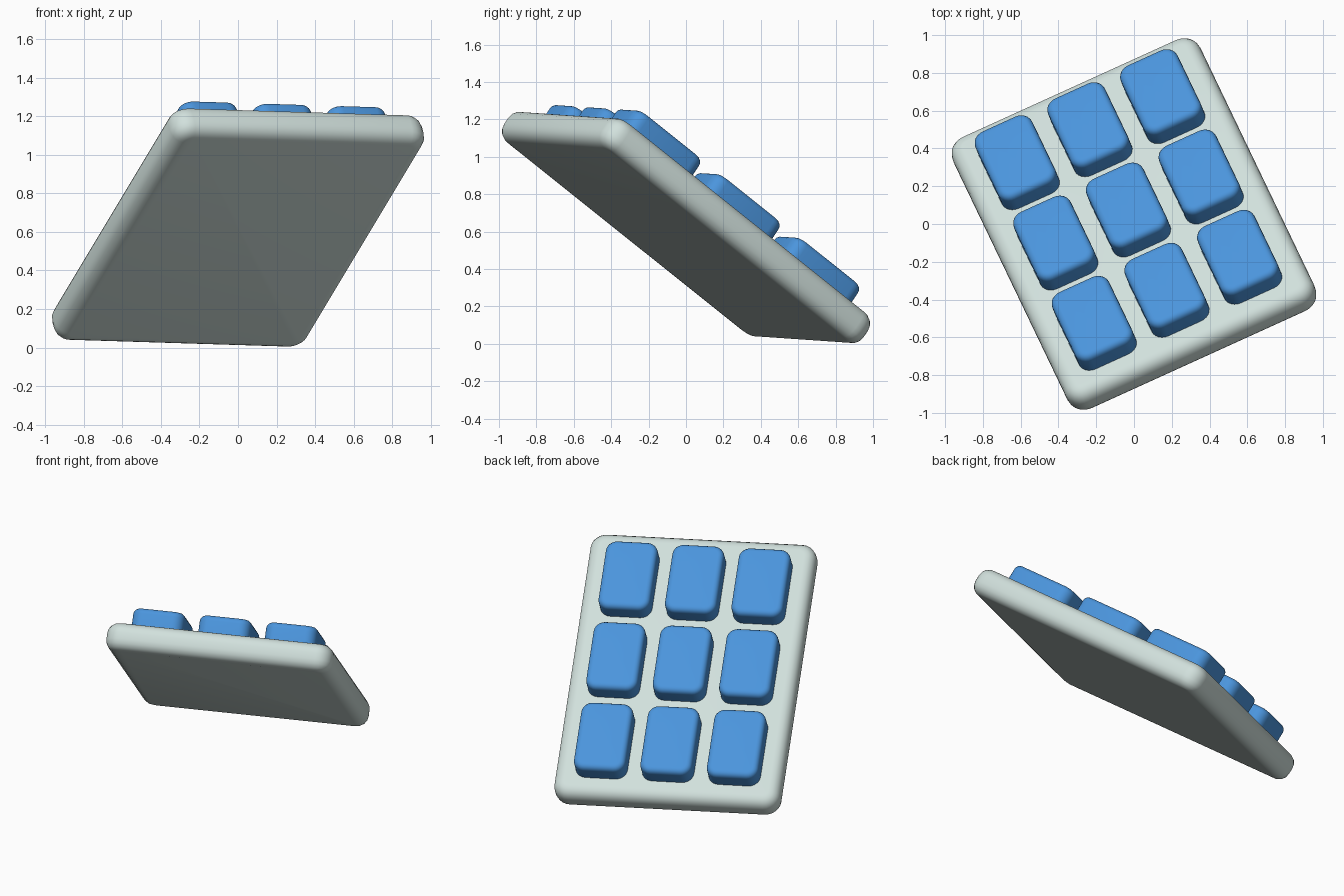
import bpy, bmesh, math
from mathutils import Vector, Matrix

if "Cube" in bpy.data.objects:
    bpy.data.objects.remove(bpy.data.objects["Cube"])

# Tilted frame: u runs across the plate, v along it, n out of its face
u = Vector((0.385, 0.175, -0.012)).normalized()
v = Vector((0.205, -0.425, 0.34))
v = (v - u * v.dot(u)).normalized()
n = -u.cross(v)
TILT = Matrix((-u, v, n)).transposed().to_4x4()
TILT.translation = (0, 0, 0.6225)
PITCH_U, PITCH_V = 0.423, 0.581


def material(name, rgb):
    m = bpy.data.materials.new(name)
    m.diffuse_color = (*rgb, 1)
    m.use_nodes = True
    m.node_tree.nodes["Principled BSDF"].inputs["Base Color"].default_value = m.diffuse_color
    return m


def rounded_slab(name, half_w, half_l, z0, z1, corner, edge, mat, offset=(0, 0), both=True):
    """Box with rounded corners and softened rims, placed in the tilted frame."""
    bm = bmesh.new()
    bmesh.ops.create_cube(bm, size=2)
    for p in bm.verts:
        p.co = (p.co.x * half_w, p.co.y * half_l, z1 if p.co.z > 0 else z0)
    upright = [e for e in bm.edges if abs(e.verts[0].co.z - e.verts[1].co.z) > 1e-4]
    bmesh.ops.bevel(bm, geom=upright, offset=corner, segments=6, profile=0.5, affect='EDGES')
    levels = [z1, z0] if both else [z1]
    rim = [e for e in bm.edges if any(all(abs(p.co.z - z) < 1e-4 for p in e.verts) for z in levels)]
    bmesh.ops.bevel(bm, geom=rim, offset=edge, segments=4, profile=0.5, affect='EDGES')
    bmesh.ops.translate(bm, verts=bm.verts, vec=(offset[0], offset[1], 0))
    bmesh.ops.transform(bm, matrix=TILT, verts=bm.verts)
    bmesh.ops.recalc_face_normals(bm, faces=bm.faces)
    for f in bm.faces:
        f.smooth = True
    me = bpy.data.meshes.new(name)
    bm.to_mesh(me)
    bm.free()
    me.materials.append(mat)
    ob = bpy.data.objects.new(name, me)
    bpy.context.collection.objects.link(ob)
    bpy.context.view_layer.objects.active = ob
    ob.select_set(True)
    bpy.ops.object.shade_smooth_by_angle(angle=math.radians(35))
    ob.select_set(False)
    return ob


pale = material("pale_grey", (0.64, 0.75, 0.72))
blue = material("key_blue", (0.07, 0.30, 0.72))

# Base plate
rounded_slab("base_plate", 0.72, 0.95, -0.09, 0.09, 0.1, 0.07, pale)

# Three by three keys
for row in range(3):
    for col in range(3):
        rounded_slab(f"key_{row + 1}_{col + 1}", 0.165, 0.242, 0.05, 0.213, 0.07, 0.036, blue,
                     ((col - 1) * PITCH_U, (row - 1) * PITCH_V), both=False)
